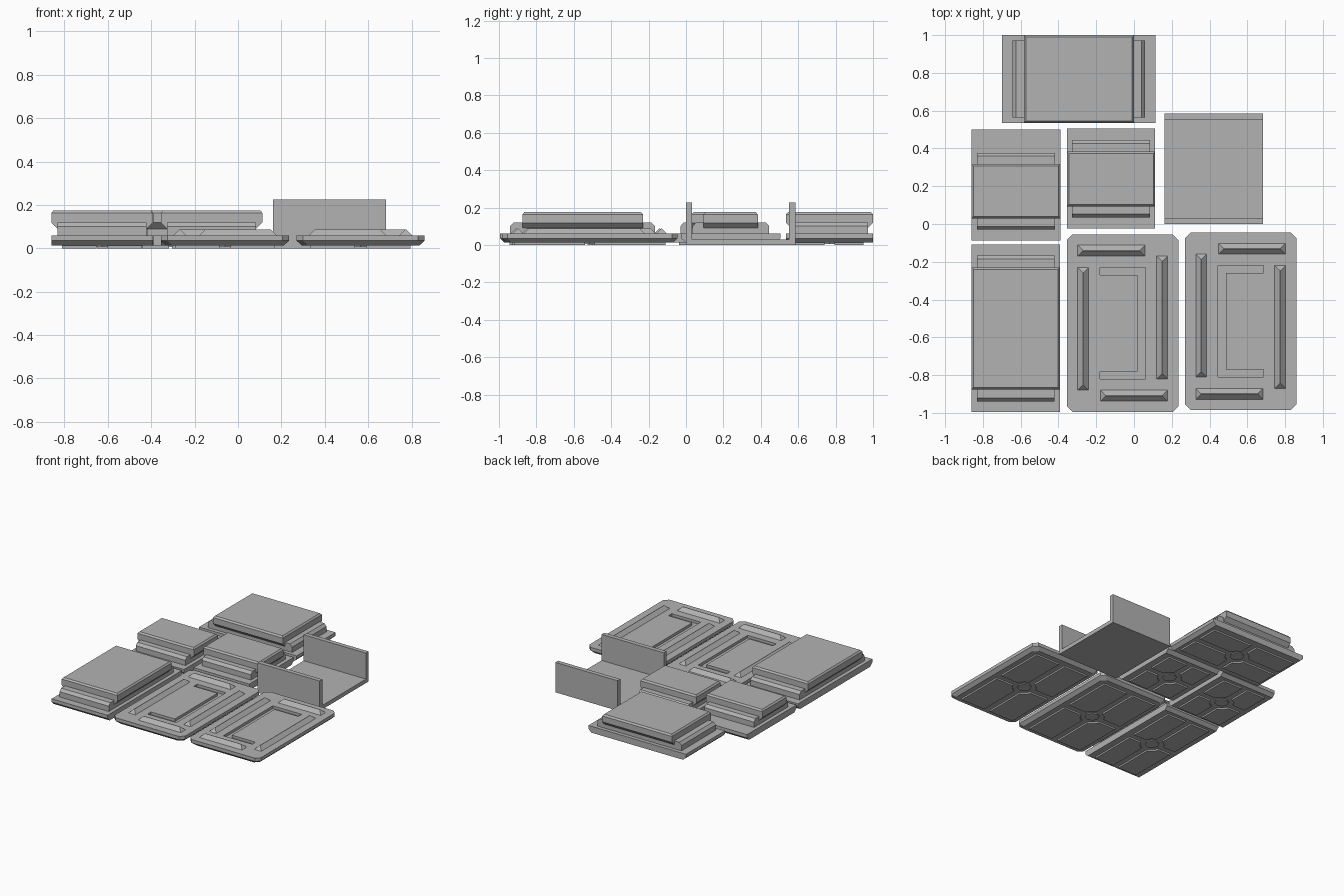
import bpy, bmesh, math

cube = bpy.data.objects.get("Cube")
if cube:
    bpy.data.objects.remove(cube)

grey = bpy.data.materials.new("plain_grey")
grey.use_nodes = True
colour = (0.45, 0.45, 0.45, 1)
grey.diffuse_color = colour
grey.node_tree.nodes["Principled BSDF"].inputs["Base Color"].default_value = colour


def loft(name, rings):
    """Closed solid through a stack of matching outlines."""
    bm = bmesh.new()
    loops = [[bm.verts.new(p) for p in ring] for ring in rings]
    count = len(loops[0])
    bm.faces.new(loops[0])
    bm.faces.new(loops[-1])
    for low, high in zip(loops, loops[1:]):
        for i in range(count):
            j = (i + 1) % count
            bm.faces.new((low[i], low[j], high[j], high[i]))
    bmesh.ops.remove_doubles(bm, verts=bm.verts, dist=0.0001)
    bmesh.ops.recalc_face_normals(bm, faces=bm.faces)
    mesh = bpy.data.meshes.new(name)
    bm.to_mesh(mesh)
    bm.free()
    mesh.materials.append(grey)
    obj = bpy.data.objects.new(name, mesh)
    bpy.context.collection.objects.link(obj)
    return obj


def rect(box, z, dx=0, dy=0, cut=0):
    """Rectangle outline inset by dx, dy, with optional cut corners."""
    x0, x1, y0, y1 = box[0] + dx, box[1] - dx, box[2] + dy, box[3] - dy
    if not cut:
        return [(x0, y0, z), (x1, y0, z), (x1, y1, z), (x0, y1, z)]
    return [(x0 + cut, y0, z), (x1 - cut, y0, z), (x1, y0 + cut, z), (x1, y1 - cut, z),
            (x1 - cut, y1, z), (x0 + cut, y1, z), (x0, y1 - cut, z), (x0, y0 + cut, z)]


def turned(rings, swap):
    return [[(y, x, z) for x, y, z in r] for r in rings] if swap else rings


def underside(name, box, swap=False, margin=0.05):
    """Four raised panels around a central boss."""
    cx, cy = (box[0] + box[1]) / 2, (box[2] + box[3]) / 2
    hx, hy = (box[1] - box[0]) / 2 - margin, (box[3] - box[2]) / 2 - margin
    gap, r = 0.026, 0.085
    reach = math.sqrt(r * r - gap * gap)
    mid = r * math.sqrt(0.5)
    for sx in (-1, 1):
        for sy in (-1, 1):
            shape = [(reach, gap), (hx, gap), (hx, hy), (gap, hy), (gap, reach), (mid, mid)]
            rings = [[(cx + sx * x, cy + sy * y, z) for x, y in shape] for z in (0, 0.012)]
            loft(name + "_under_panel", turned(rings, swap))
    boss = [[(cx + 0.05 * math.cos(a * math.pi / 4), cy + 0.05 * math.sin(a * math.pi / 4), z)
             for a in range(8)] for z in (0.005, 0.012)]
    loft(name + "_under_boss", turned(boss, swap))


def stepped_block(name, base, step, slab, swap=False):
    """Base plate, narrower step and overhanging slab; step and slab are y ranges."""
    x0, x1 = base[:2]
    loft(name + "_base", turned([rect(base, 0.012, dy=0.025), rect(base, 0.035),
                                 rect(base, 0.06)], swap))
    inner = (x0 + 0.028, x1 - 0.028) + step
    loft(name + "_step", turned([rect(inner, 0.06), rect(inner, 0.1),
                                 rect(inner, 0.12, dy=0.018)], swap))
    top = (x0, x1) + slab
    loft(name + "_slab", turned([rect(top, 0.09, dx=0.028), rect(top, 0.118),
                                 rect(top, 0.163), rect(top, 0.175, 0.01, 0.01)], swap))
    underside(name, base, swap)


# Stepped blocks
stepped_block("front_block", (-0.86, -0.393, -0.995, -0.108), (-0.94, -0.167), (-0.875, -0.23))
stepped_block("side_block", (-0.86, -0.39, -0.088, 0.5), (-0.03, 0.377), (0.03, 0.317))
stepped_block("middle_block", (-0.355, 0.112, -0.025, 0.505), (0.035, 0.445), (0.093, 0.384))
stepped_block("back_block", (0.535, 1.0, -0.7, 0.115), (-0.643, 0.058), (-0.583, 0.0), swap=True)


def ridged_pad(name, cx, cy, side):
    """Cut-corner pad with four hipped ridges and a C-shaped groove."""
    box = (cx - 0.295, cx + 0.295, cy - 0.47, cy + 0.47)
    pad = loft(name, [rect(box, 0.012, 0.025, 0.025, 0.03), rect(box, 0.035, cut=0.03),
                      rect(box, 0.06, cut=0.03)])
    underside(name, box, margin=0.065)

    # C-shaped groove
    shape = [(-0.12, -0.295), (0.12, -0.295), (0.12, 0.295), (-0.12, 0.295),
             (-0.12, 0.255), (0.078, 0.255), (0.078, -0.255), (-0.12, -0.255)]
    cutter = loft("groove_cutter", [[(cx + side * x, cy + y, z) for x, y in shape]
                                    for z in (0.04, 0.1)])
    cutter.hide_render = True
    cut = pad.modifiers.new("groove", "BOOLEAN")
    cut.operation, cut.solver, cut.object = "DIFFERENCE", "EXACT", cutter
    bpy.context.view_layer.objects.active = pad
    bpy.ops.object.modifier_apply(modifier=cut.name)
    bpy.data.objects.remove(cutter)

    # Ridges in a pinwheel
    for x0, x1, y0, y1 in ((-0.238, 0.118, 0.355, 0.413), (-0.238, -0.18, -0.355, 0.295)):
        for turn in (1, -1):
            k = side * turn
            xs, ys = sorted((k * x0, k * x1)), sorted((turn * y0, turn * y1))
            bar = (cx + xs[0], cx + xs[1], cy + ys[0], cy + ys[1])
            loft(name + "_ridge", [rect(bar, 0.058), rect(bar, 0.06),
                                   rect(bar, 0.087, 0.027, 0.027)])


ridged_pad("middle_pad", -0.06, -0.525, 1)
ridged_pad("left_pad", 0.565, -0.515, -1)

# U-shaped bracket
profile = [(0, 0), (0.585, 0), (0.585, 0.226), (0.552, 0.226),
           (0.552, 0.03), (0.033, 0.03), (0.033, 0.226), (0, 0.226)]
loft("bracket", [[(x, y, z) for y, z in profile] for x in (0.162, 0.682)])
